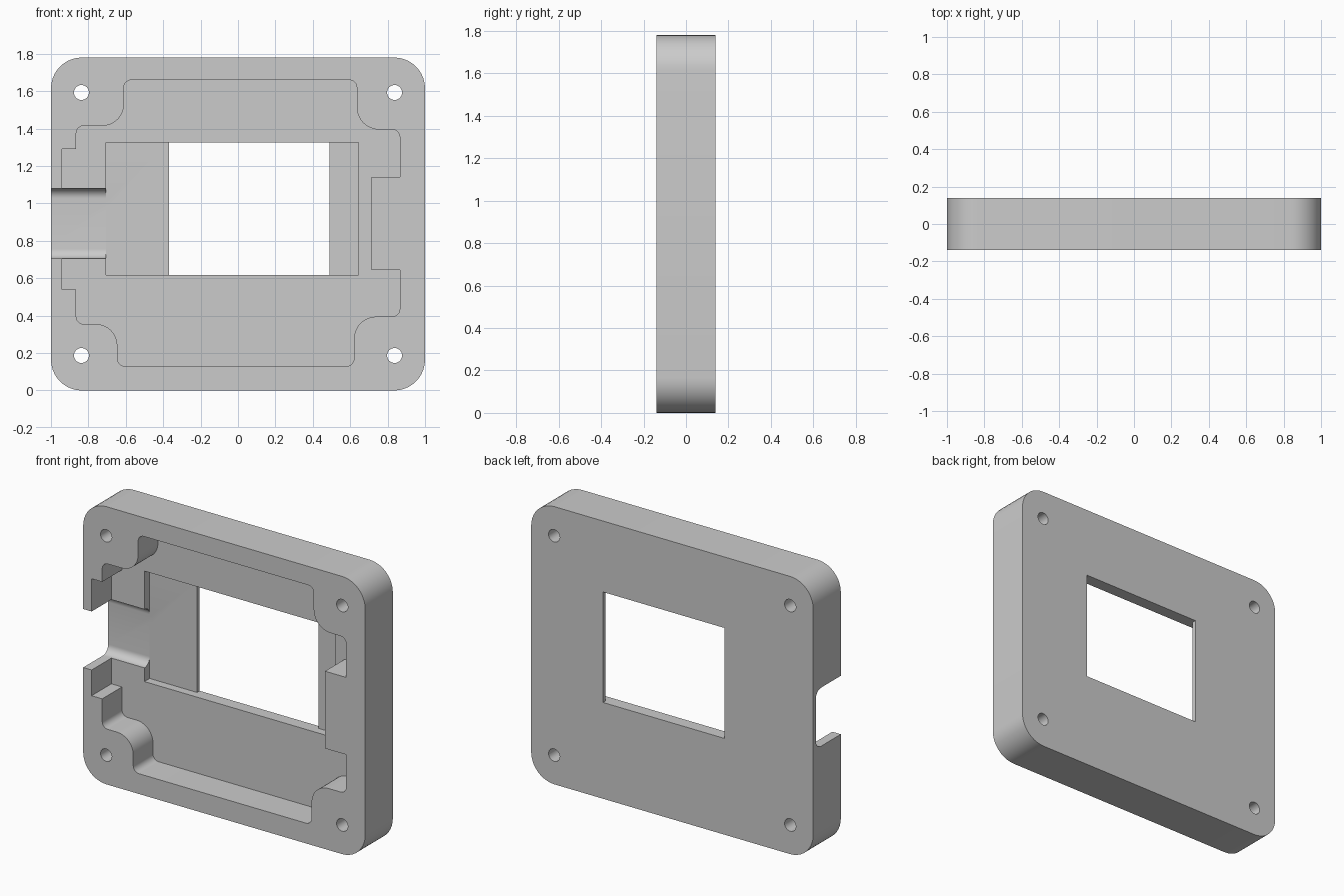
import bpy
import bmesh
from math import pi, tan
from mathutils import Vector, Matrix

cube = bpy.data.objects.get("Cube")
if cube:
    bpy.data.objects.remove(cube, do_unlink=True)

FRONT, BACK = -0.14, 0.14
FLOOR, RECESS = 0.06, 0.113     # cavity floor and display recess floor
OVER = 0.1                      # cutter overshoot


def rounded(corners, steps=10):
    """Turn (u, v, radius) corners into an outline with rounded corners."""
    out = []
    for i, (u, v, r) in enumerate(corners):
        p = Vector((u, v))
        if r == 0:
            out.append(p)
            continue
        a = (Vector(corners[i - 1][:2]) - p).normalized()
        b = (Vector(corners[(i + 1) % len(corners)][:2]) - p).normalized()
        half = a.angle(b) / 2
        reach = r / tan(half)
        centre = p + (a + b) * reach / (a + b).dot(a)
        centre = p + (centre - p).normalized() * (reach ** 2 + r ** 2) ** 0.5
        start, end = p + a * reach - centre, p + b * reach - centre
        turn = start.angle_signed(end)
        for k in range(steps + 1):
            out.append(centre + Matrix.Rotation(-turn * k / steps, 2) @ start)
    return out


def prism(name, outline, lo, hi, axis="y"):
    """Extrude an outline along y (outline in x, z) or along x (outline in y, z)."""
    bm = bmesh.new()
    place = (lambda p: (p.x, lo, p.y)) if axis == "y" else (lambda p: (lo, p.x, p.y))
    face = bm.faces.new([bm.verts.new(place(p)) for p in outline])
    grown = bmesh.ops.extrude_face_region(bm, geom=[face])["geom"]
    shift = Vector((0, hi - lo, 0)) if axis == "y" else Vector((hi - lo, 0, 0))
    bmesh.ops.translate(bm, vec=shift, verts=[g for g in grown if isinstance(g, bmesh.types.BMVert)])
    bmesh.ops.recalc_face_normals(bm, faces=bm.faces)
    mesh = bpy.data.meshes.new(name)
    bm.to_mesh(mesh)
    bm.free()
    obj = bpy.data.objects.new(name, mesh)
    bpy.context.collection.objects.link(obj)
    return obj


def box(x0, x1, z0, z1, r=0):
    return rounded([(x0, z0, r), (x1, z0, r), (x1, z1, r), (x0, z1, r)])


def cut(target, cutter):
    mod = target.modifiers.new(cutter.name, "BOOLEAN")
    mod.operation, mod.solver, mod.object = "DIFFERENCE", "EXACT", cutter
    cutter.hide_render = True
    bpy.context.view_layer.objects.active = target
    bpy.ops.object.modifier_apply(modifier=mod.name)
    bpy.data.objects.remove(cutter, do_unlink=True)


# Rounded plate
case = prism("case_cover", box(-1, 1, 0, 1.78, 0.165), FRONT, BACK)

# Main cavity with corner bosses, stepped left side and right tab
S, B = 0.04, 0.115
cavity = [
    (-0.61, 1.66, S), (0.635, 1.66, S), (0.635, 1.395, 0.12), (0.865, 1.395, S),
    (0.865, 1.14, 0), (0.715, 1.14, 0), (0.715, 0.645, 0), (0.865, 0.645, 0),
    (0.865, 0.395, S), (0.62, 0.395, 0.12), (0.62, 0.13, S), (-0.645, 0.13, S),
    (-0.645, 0.355, B), (-0.865, 0.355, S), (-0.865, 0.54, 0), (-0.94, 0.54, 0),
    (-0.94, 1.29, 0), (-0.865, 1.29, 0), (-0.865, 1.415, S), (-0.61, 1.415, B),
]
cut(case, prism("cavity_cutter", rounded(cavity), FRONT - OVER, FLOOR))

# Display recess and the window through it
cut(case, prism("recess_cutter", box(-0.705, 0.645, 0.617, 1.325), FRONT - OVER, RECESS))
cut(case, prism("window_cutter", box(-0.37, 0.49, 0.617, 1.325), 0, BACK + OVER))

# Cable channel out of the left edge, with rounded floor corners
channel = [(FRONT - OVER, 0.705, 0), (RECESS, 0.705, 0.053),
           (RECESS, 1.08, 0.053), (FRONT - OVER, 1.08, 0)]
cut(case, prism("channel_cutter", rounded(channel), -1 - OVER, -0.69, axis="x"))

# Screw holes
for x in (-0.837, 0.837):
    for z in (0.187, 1.593):
        ring = [Vector((x, z)) + Matrix.Rotation(2 * pi * k / 32, 2) @ Vector((0.04, 0))
                for k in range(32)]
        cut(case, prism("hole_cutter", ring, FRONT - OVER, BACK + OVER))

# Material
grey = bpy.data.materials.new("light_grey")
grey.use_nodes = True
colour = (0.6, 0.6, 0.6, 1)
grey.diffuse_color = colour
grey.node_tree.nodes["Principled BSDF"].inputs["Base Color"].default_value = colour
case.data.materials.clear()
case.data.materials.append(grey)

# Smooth curved walls, sharp edges
bpy.ops.object.select_all(action="DESELECT")
case.select_set(True)
bpy.context.view_layer.objects.active = case
bpy.ops.object.shade_smooth_by_angle(angle=pi / 6)
